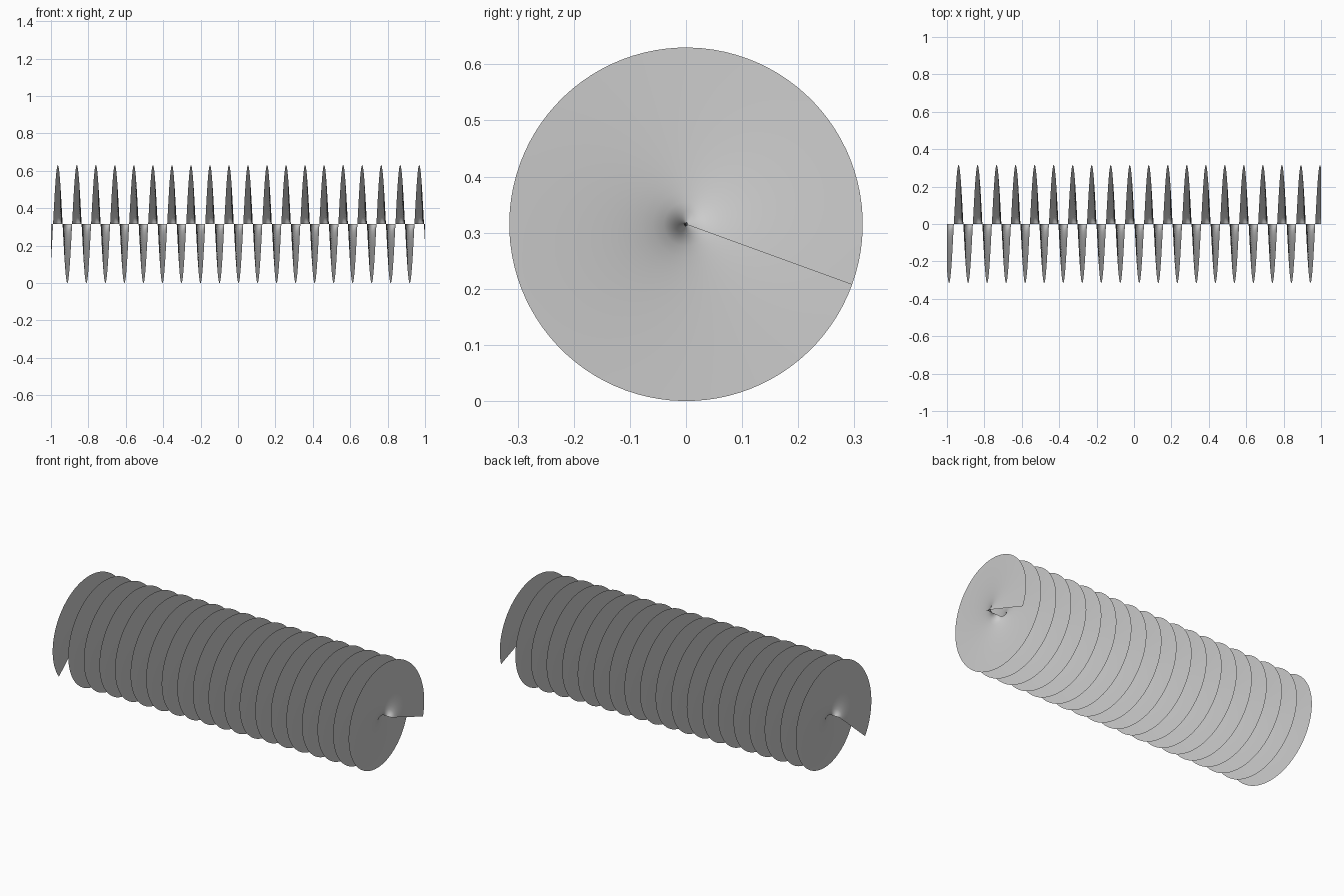
import bpy, bmesh, math

if "Cube" in bpy.data.objects:
    bpy.data.objects.remove(bpy.data.objects["Cube"])

RADIUS = 0.315
LENGTH = 2.0
START = math.radians(220)               # angle of the blade edge at x = -1
SWEEP = math.radians(19 * 360 + 240)    # total twist along the axis
STEPS = 1888                            # about 96 per turn
RINGS = 16

# Helical blade: one radial line swept and twisted along the x axis
bm = bmesh.new()
previous = None
for i in range(STEPS + 1):
    t = i / STEPS
    a = START - SWEEP * t
    x = -LENGTH / 2 + LENGTH * t
    row = []
    for j in range(RINGS + 1):
        r = RADIUS * j / RINGS
        row.append(bm.verts.new((x, r * math.cos(a), RADIUS + r * math.sin(a))))
    if previous:
        for j in range(RINGS):
            bm.faces.new((previous[j], previous[j + 1], row[j + 1], row[j]))
    previous = row

# Normals face the +x end
bm.normal_update()
if sum(f.normal.x for f in bm.faces) < 0:
    bmesh.ops.reverse_faces(bm, faces=bm.faces[:])

mesh = bpy.data.meshes.new("helical_blade")
bm.to_mesh(mesh)
bm.free()
blade = bpy.data.objects.new("helical_blade", mesh)
bpy.context.collection.objects.link(blade)

# Smooth shading
bpy.context.view_layer.objects.active = blade
blade.select_set(True)
bpy.ops.object.shade_smooth_by_angle(angle=math.radians(30))
